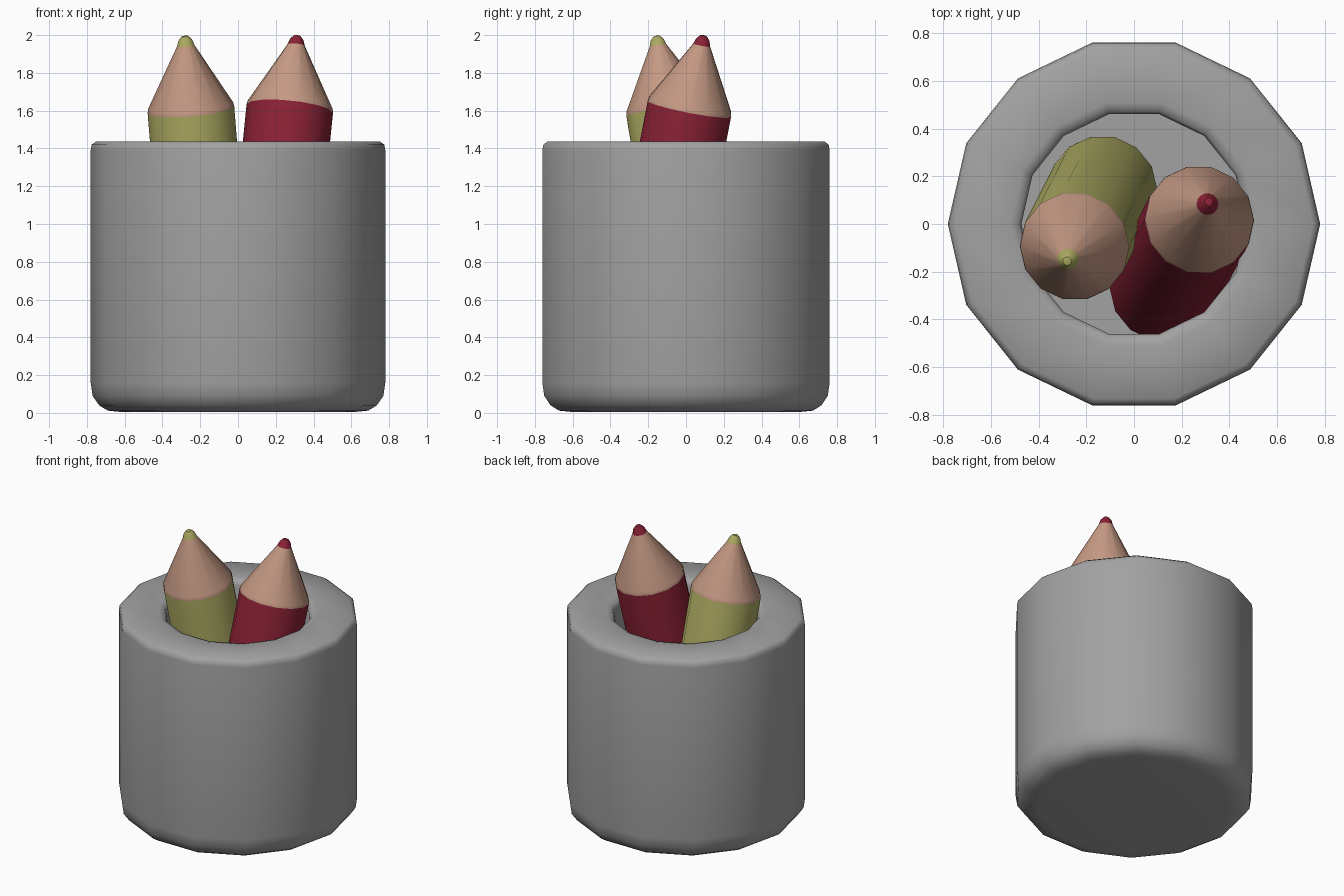
import bpy, bmesh, math
from mathutils import Vector

if "Cube" in bpy.data.objects:
    bpy.data.objects.remove(bpy.data.objects["Cube"])

SIDES = 14

def mat(name, rgb):
    m = bpy.data.materials.new(name)
    m.diffuse_color = (*rgb, 1)
    m.use_nodes = True
    m.node_tree.nodes["Principled BSDF"].inputs["Base Color"].default_value = m.diffuse_color
    return m

GREY = mat("cup grey", (0.36, 0.36, 0.36))
WOOD = mat("bare wood", (0.56, 0.32, 0.23))
GREEN = mat("olive green", (0.41, 0.40, 0.12))
RED = mat("crimson", (0.25, 0.015, 0.035))

def lathe(name, profile, mats, bands=None, closed=False, angle=50):
    """Spin (radius, height) points about z; bands gives a material per strip."""
    bm = bmesh.new()
    rings = []
    for r, z in profile:
        if r == 0:
            rings.append([bm.verts.new((0, 0, z))] * SIDES)
        else:
            rings.append([bm.verts.new((r * math.cos(2 * math.pi * i / SIDES),
                                        r * math.sin(2 * math.pi * i / SIDES), z))
                          for i in range(SIDES)])
    for k in range(len(rings) - 1):
        a, b = rings[k], rings[k + 1]
        for i in range(SIDES):
            j = (i + 1) % SIDES
            quad = list(dict.fromkeys([a[i], a[j], b[j], b[i]]))
            f = bm.faces.new(quad)
            f.material_index = bands[k] if bands else 0
    bmesh.ops.recalc_face_normals(bm, faces=bm.faces)
    me = bpy.data.meshes.new(name)
    bm.to_mesh(me)
    bm.free()
    for m in mats:
        me.materials.append(m)
    ob = bpy.data.objects.new(name, me)
    bpy.context.collection.objects.link(ob)
    bpy.ops.object.select_all(action='DESELECT')
    ob.select_set(True)
    bpy.context.view_layer.objects.active = ob
    bpy.ops.object.shade_smooth_by_angle(angle=math.radians(angle))
    return ob

# Cup: rounded foot, thick wall, softened rim, flat floor inside
lathe("cup", [(0, 0.005), (0.62, 0.005), (0.69, 0.012), (0.735, 0.04), (0.77, 0.09),
              (0.78, 0.16), (0.78, 1.39), (0.775, 1.42), (0.75, 1.438), (0.52, 1.438),
              (0.485, 1.428), (0.472, 1.40), (0.472, 0.12), (0, 0.12)], [GREY])

# Pencils: painted barrel, sharpened wood cone, rounded lead
def pencil(name, colour, foot, shoulder):
    foot, shoulder = Vector(foot), Vector(shoulder)
    n = (shoulder - foot).length
    ob = lathe(name, [(0, 0), (0.228, 0), (0.23, n - 0.01), (0.226, n + 0.012),
                      (0.046, n + 0.335), (0.036, n + 0.365), (0.018, n + 0.385), (0, n + 0.389)],
               [colour, WOOD], [0, 0, 1, 1, 0, 0, 0], angle=28)
    ob.location = foot
    ob.rotation_mode = 'QUATERNION'
    ob.rotation_quaternion = Vector((0, 0, 1)).rotation_difference(shoulder - foot)

pencil("green_pencil", GREEN, (-0.13, 0.145, 0.12), (-0.25, -0.095, 1.615))
pencil("red_pencil", RED, (0.125, -0.27, 0.125), (0.275, 0.02, 1.62))
